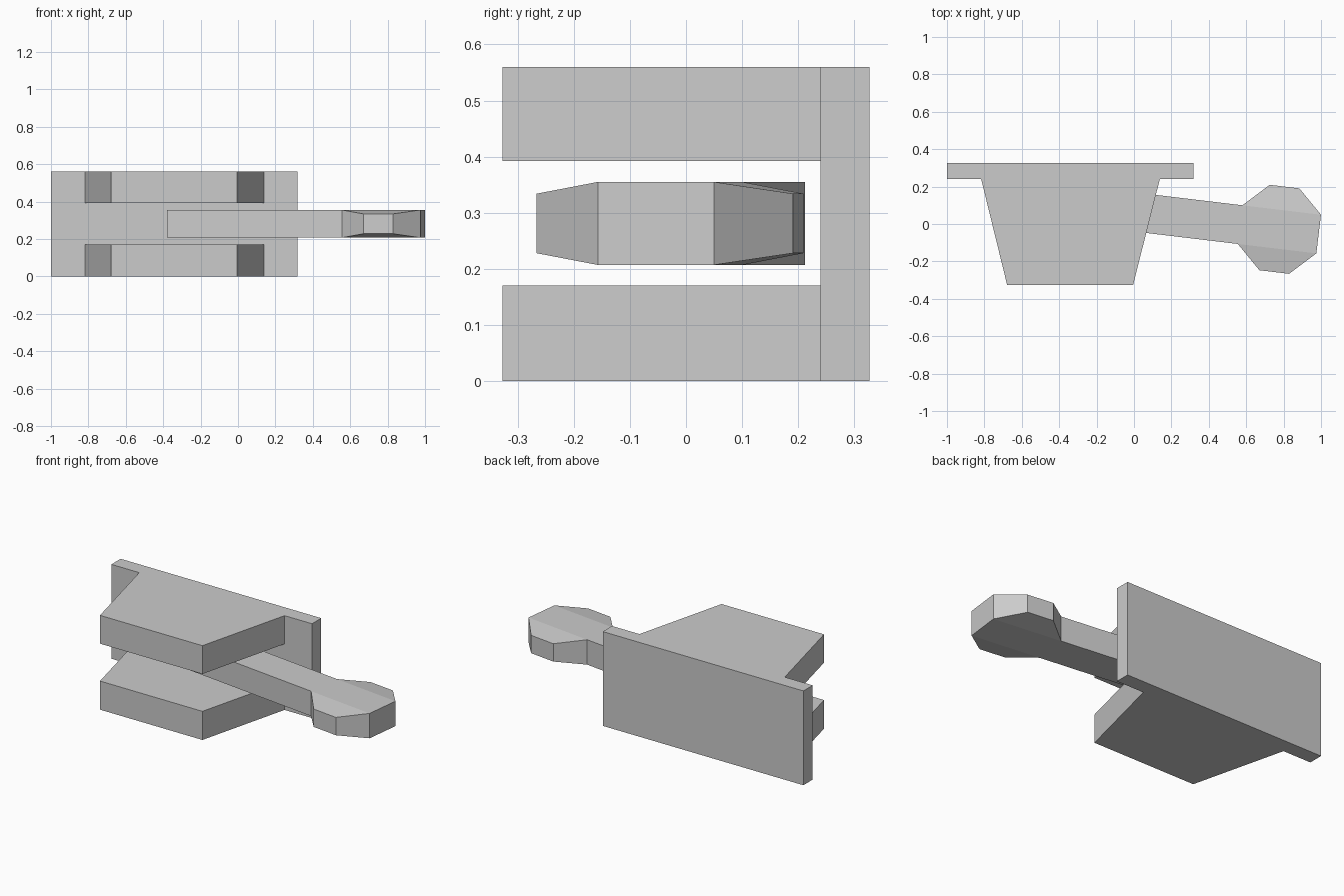
import bpy, bmesh
from mathutils import Matrix, Vector
from math import atan2

if "Cube" in bpy.data.objects:
    bpy.data.objects.remove(bpy.data.objects["Cube"])


def finish(name, bm):
    bmesh.ops.recalc_face_normals(bm, faces=bm.faces[:])
    mesh = bpy.data.meshes.new(name)
    bm.to_mesh(mesh)
    bm.free()
    obj = bpy.data.objects.new(name, mesh)
    bpy.context.collection.objects.link(obj)
    return obj


def prism(name, outline, z0, z1):
    bm = bmesh.new()
    base = bm.faces.new([bm.verts.new((x, y, z0)) for x, y in outline])
    new = bmesh.ops.extrude_face_region(bm, geom=[base])["geom"]
    verts = [g for g in new if isinstance(g, bmesh.types.BMVert)]
    bmesh.ops.translate(bm, verts=verts, vec=(0, 0, z1 - z0))
    return finish(name, bm)


# Bracket: back plate and tapered jaws in one outline
bracket = prism("bracket", [(-1, 0.327), (-1, 0.24), (-0.817, 0.24), (-0.678, -0.327),
                            (-0.005, -0.327), (0.138, 0.24), (0.318, 0.24), (0.318, 0.327)], 0, 0.56)

# Slot separating the two jaws
slot = prism("slot_cutter", [(-0.9, 0.24), (-0.9, -0.5), (0.25, -0.5), (0.25, 0.24)], 0.17, 0.392)
slot.hide_render = True
slot.hide_set(True)
cut = bracket.modifiers.new("slot", "BOOLEAN")
cut.operation = "DIFFERENCE"
cut.solver = "EXACT"
cut.object = slot

# Lever: long bar whose end section widens on both sides into a paddle
length, neck, half_w, half_h = 1.365, 0.942, 0.104, 0.074
bm = bmesh.new()
bmesh.ops.create_cube(bm, size=1, matrix=Matrix.Translation((length / 2, 0, 0))
                      @ Matrix.Diagonal((length, 2 * half_w, 2 * half_h, 1)))
bmesh.ops.bisect_plane(bm, geom=bm.verts[:] + bm.edges[:] + bm.faces[:],
                       plane_co=(neck, 0, 0), plane_no=(1, 0, 0))
bm.normal_update()
sides = [f for f in bm.faces if abs(f.normal.y) > 0.9 and f.calc_center_median().x > neck]
mid = (neck + length) / 2
for side in sides:
    wing = bmesh.ops.extrude_discrete_faces(bm, faces=[side])["faces"][0]
    for v in wing.verts:
        v.co.x = mid + (0.08 if v.co.x > mid else -0.08)
        v.co.y *= 0.23 / half_w
        v.co.z *= 0.053 / half_h
bm.transform(Matrix.Translation(Vector((-0.368, 0.109, 0.281)))
             @ Matrix.Rotation(atan2(-0.12, 1), 4, "Z"))
finish("lever", bm)
